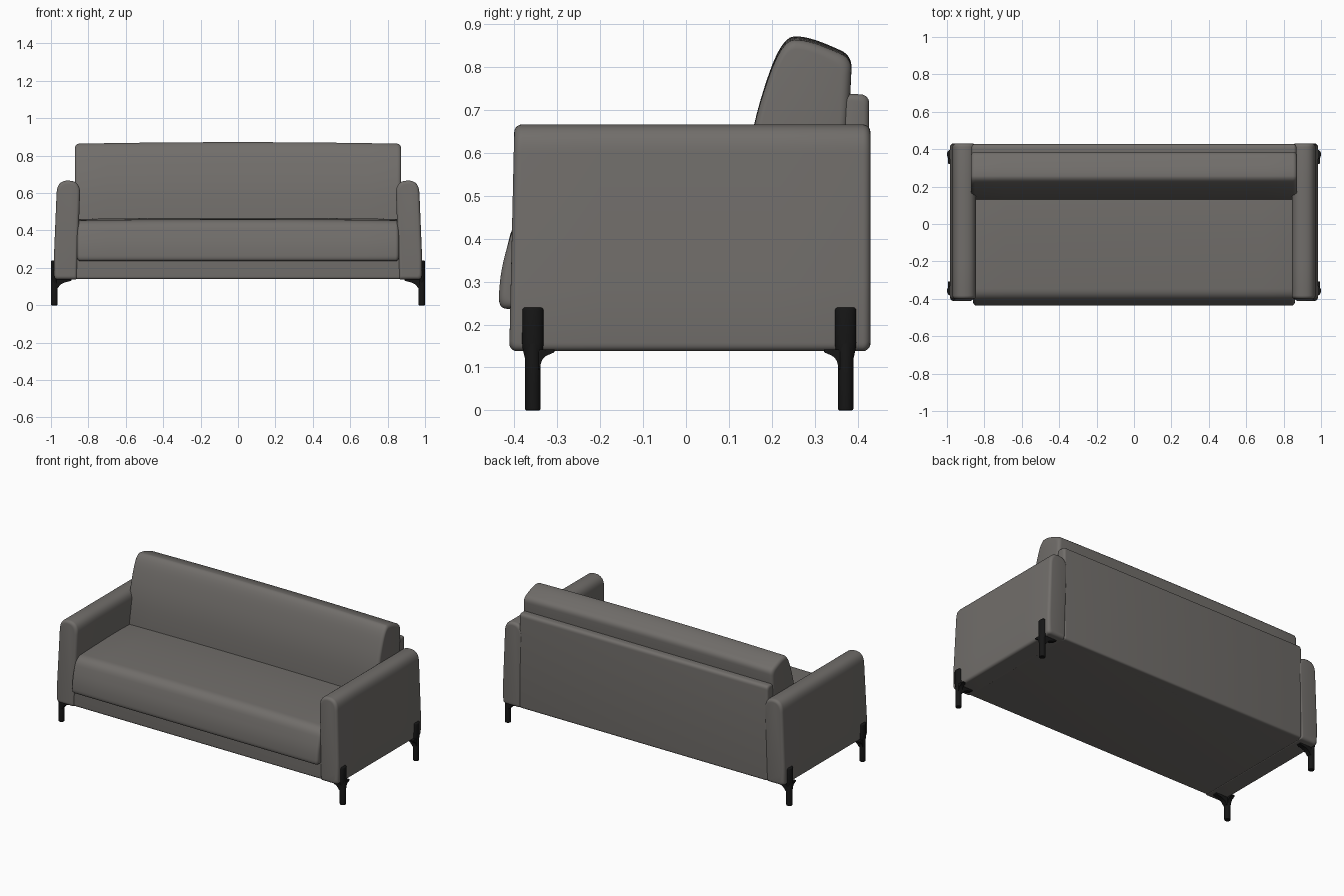
import bpy, bmesh, math

cube = bpy.data.objects.get("Cube")
if cube:
    bpy.data.objects.remove(cube, do_unlink=True)


def material(name, rgb, rough):
    m = bpy.data.materials.new(name)
    m.use_nodes = True
    m.diffuse_color = (*rgb, 1)
    b = m.node_tree.nodes["Principled BSDF"]
    b.inputs["Base Color"].default_value = (*rgb, 1)
    b.inputs["Roughness"].default_value = rough
    return m


fabric = material("warm grey fabric", (0.165, 0.155, 0.145), 0.9)
black = material("black metal", (0.008, 0.008, 0.008), 0.5)


def rounded(corners, steps=6):
    """Closed outline from (a, b, radius) corners, each corner curved."""
    out = []
    for i, (a, b, r) in enumerate(corners):
        ends = []
        for q in (corners[i - 1], corners[(i + 1) % len(corners)]):
            d = math.hypot(q[0] - a, q[1] - b)
            k = min(r, d * 0.49) / d
            ends.append((a + (q[0] - a) * k, b + (q[1] - b) * k))
        for s in range(steps + 1):
            t = s / steps
            out.append(tuple((1 - t) ** 2 * e0 + 2 * t * (1 - t) * c + t * t * e1
                             for e0, c, e1 in zip(ends[0], (a, b), ends[1])))
    return out


def stations(lo, hi, r, mids=1):
    """Positions and insets along a length with rounded ends."""
    ends = [(r * (1 - math.sin(t)), r * (1 - math.cos(t)))
            for t in (math.pi / 2 * i / 5 for i in range(6))]
    curve = [(p, i) for i, p in ends]
    inner = [(lo + (hi - lo) * k / (mids + 1), 0) for k in range(1, mids + 1)]
    return ([(lo + p, i) for p, i in curve] + inner
            + [(hi - p, i) for p, i in reversed(curve)])


def loft(name, outline, rings, axis, mat, warp=None):
    """Sweep an outline along an axis, inset at each ring, capped at the ends."""
    lows = [min(p[k] for p in outline) for k in (0, 1)]
    highs = [max(p[k] for p in outline) for k in (0, 1)]
    mid = [(l + h) / 2 for l, h in zip(lows, highs)]
    half = [(h - l) / 2 for l, h in zip(lows, highs)]
    bm = bmesh.new()
    loops = []
    for pos, inset in rings:
        loop = []
        for p in outline:
            co = [mid[k] + (p[k] - mid[k]) * (1 - inset / half[k]) for k in (0, 1)]
            co.insert("xyz".index(axis), pos)
            loop.append(bm.verts.new(warp(*co) if warp else co))
        loops.append(loop)
    n = len(outline)
    for u, v in zip(loops, loops[1:]):
        for i in range(n):
            j = (i + 1) % n
            bm.faces.new((u[i], u[j], v[j], v[i]))
    bm.faces.new(loops[0])
    bm.faces.new(loops[-1])
    bmesh.ops.remove_doubles(bm, verts=bm.verts, dist=1e-5)
    bmesh.ops.recalc_face_normals(bm, faces=bm.faces)
    me = bpy.data.meshes.new(name)
    bm.to_mesh(me)
    bm.free()
    me.materials.append(mat)
    ob = bpy.data.objects.new(name, me)
    bpy.context.collection.objects.link(ob)
    bpy.ops.object.select_all(action="DESELECT")
    ob.select_set(True)
    bpy.context.view_layer.objects.active = ob
    bpy.ops.object.shade_smooth_by_angle(angle=math.radians(40))
    return ob


# Base box and back panel
base = rounded([(-0.403, 0.14, 0.015), (0.41, 0.14, 0.015), (0.41, 0.40, 0.01), (-0.398, 0.40, 0.01)])
loft("base", base, stations(-0.88, 0.88, 0.01), "x", fabric)
panel = rounded([(0.428, 0.14, 0.015), (0.427, 0.736, 0.022), (0.372, 0.738, 0.015), (0.34, 0.14, 0.01)])
loft("back_panel", panel, stations(-0.868, 0.868, 0.015), "x", fabric)

# Seat cushion with a soft, slightly crowned top
seat = rounded([(-0.40, 0.236, 0.01), (-0.438, 0.238, 0.03), (-0.432, 0.33, 0.05), (-0.395, 0.453, 0.05),
                (0.0, 0.463, 0.1), (0.25, 0.455, 0.02), (0.25, 0.236, 0.01)])
loft("seat_cushion", seat, stations(-0.86, 0.86, 0.018, 9), "x", fabric,
     lambda x, y, z: (x, y, z + (0.006 * (1 - (x / 0.86) ** 2) if z > 0.4 else 0)))

# Leaning back cushion
back = rounded([(0.128, 0.44, 0.02), (0.152, 0.66, 0.1), (0.222, 0.872, 0.1), (0.285, 0.872, 0.05),
                (0.387, 0.828, 0.03), (0.382, 0.72, 0.04), (0.36, 0.44, 0.02)])
loft("back_cushion", back, stations(-0.872, 0.872, 0.022, 9), "x", fabric,
     lambda x, y, z: (x, y, z - 0.008 * (x / 0.87) ** 2 * max(0, (z - 0.45) / 0.4)))

# Metal leg outlines
post = [(math.cos(i * math.pi / 10), math.sin(i * math.pi / 10)) for i in range(20)]

for side, s in (("left", 1), ("right", -1)):
    # Arm with a rounded top and a slightly raked front
    arm = rounded([(s * 0.982, 0.138, 0.02), (s * 0.985, 0.24, 0.05), (s * 0.967, 0.669, 0.068),
                   (s * 0.842, 0.664, 0.068), (s * 0.862, 0.138, 0.01)], 8)
    loft(side + "_arm", arm, stations(-0.412, 0.43, 0.018, 3), "y", fabric,
         lambda x, y, z: (x, y + (0.012 * (z - 0.14) / 0.53 if y < -0.3 else 0), z))

    for end, y, inward in (("front", -0.357, 1), ("rear", 0.372, -1)):
        name = end + "_" + side + "_"
        x = s * 0.982
        # Round foot
        foot = [(x + 0.018 * a, y + 0.018 * b) for a, b in post]
        loft(name + "leg", foot, stations(0, 0.16, 0.004), "z", black)
        # Wider sleeve clamped on the arm side
        sleeve = [(x + 0.018 * a, y + 0.025 * b) for a, b in post]
        loft(name + "sleeve", sleeve, [(0.115, 0.008), (0.14, 0.002)] + stations(0.15, 0.24, 0.007)[5:],
             "z", black)
        # Bracket running inward under the arm
        bracket = rounded([(s * 0.985, 0.142, 0), (s * 0.89, 0.142, 0), (s * 0.89, 0.132, 0.003),
                           (s * 0.945, 0.118, 0.03), (s * 0.968, 0.085, 0.01), (s * 0.985, 0.085, 0)], 4)
        loft(name + "bracket", bracket, stations(y - 0.014, y + 0.014, 0.003), "y", black)
        # Small gusset toward the middle of the arm
        gusset = rounded([(y, 0.142, 0), (y + inward * 0.05, 0.142, 0), (y + inward * 0.05, 0.136, 0),
                          (y + inward * 0.022, 0.124, 0.015), (y + inward * 0.015, 0.095, 0), (y, 0.095, 0)], 4)
        loft(name + "gusset", gusset, stations(x - 0.012, x + 0.012, 0.002), "x", black)
